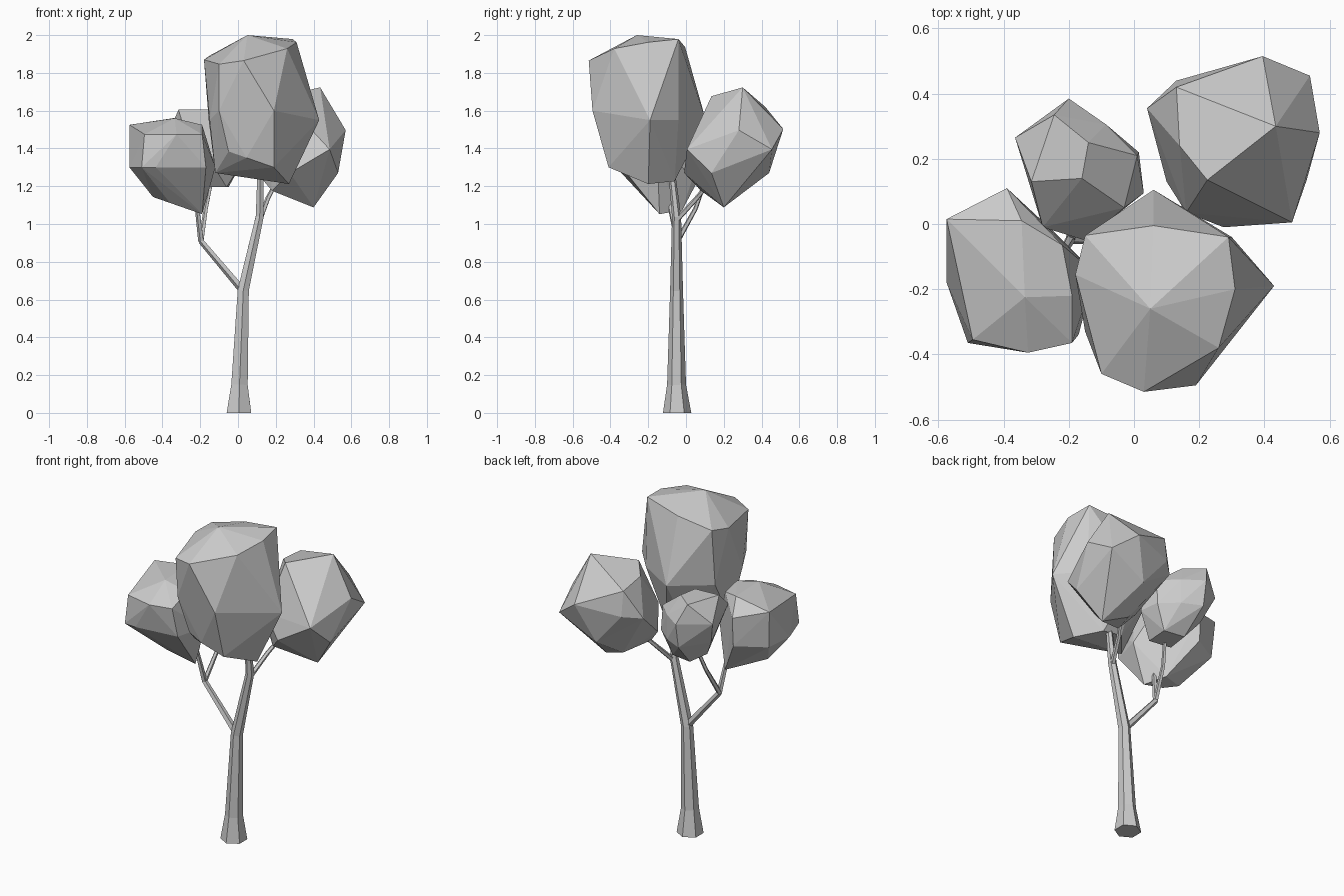
import bpy, bmesh, math
from mathutils import Vector

cube = bpy.data.objects.get("Cube")
if cube:
    bpy.data.objects.remove(cube, do_unlink=True)

GREY = (0.6, 0.6, 0.6, 1.0)
grey = bpy.data.materials.new("plain_grey")
grey.use_nodes = True
grey.diffuse_color = GREY
grey.node_tree.nodes["Principled BSDF"].inputs["Base Color"].default_value = GREY


def finish(name, bm):
    """Turn a bmesh into a flat-shaded object."""
    bmesh.ops.recalc_face_normals(bm, faces=bm.faces)
    mesh = bpy.data.meshes.new(name)
    bm.to_mesh(mesh)
    bm.free()
    mesh.materials.append(grey)
    obj = bpy.data.objects.new(name, mesh)
    bpy.context.collection.objects.link(obj)
    return obj


def section(height, slope, *outline):
    """Plan outline laid on a plane, tilted about its middle."""
    points = [Vector(p) for p in outline]
    middle = sum(points, Vector((0, 0))) / len(points)
    tilt = Vector(slope)
    return [(p.x, p.y, height + tilt.dot(p - middle)) for p in points]


def crown(name, *sections):
    """Faceted leaf clump: hull around a few cross-sections."""
    bm = bmesh.new()
    for points in sections:
        for p in points:
            bm.verts.new(p)
    bmesh.ops.convex_hull(bm, input=bm.verts)
    bmesh.ops.delete(bm, geom=[v for v in bm.verts if not v.link_faces], context='VERTS')
    bmesh.ops.dissolve_limit(bm, angle_limit=math.radians(3), verts=bm.verts, edges=bm.edges)
    return finish(name, bm)


def limb(name, path, sides=6):
    """Tapered tube along points of (position, radius)."""
    bm = bmesh.new()
    loops = []
    pts = [Vector(p) for p, r in path]
    for i, (p, r) in enumerate(path):
        along = pts[min(i + 1, len(pts) - 1)] - pts[max(i - 1, 0)]
        if i == 0 and pts[0].z == 0:
            along = Vector((0, 0, 1))
        turn = Vector((0, 0, 1)).rotation_difference(along)
        loop = []
        for k in range(sides):
            a = math.tau * (k + 0.5) / sides
            loop.append(bm.verts.new(pts[i] + turn @ Vector((r * math.cos(a), r * math.sin(a), 0))))
        loops.append(loop)
    for low, high in zip(loops, loops[1:]):
        for k in range(sides):
            n = (k + 1) % sides
            bm.faces.new((low[k], low[n], high[n], high[k]))
    bm.faces.new(loops[0][::-1])
    bm.faces.new(loops[-1])
    return finish(name, bm)


# Trunk and branches
limb("trunk", [((0.005, -0.047, 0), 0.075), ((0.008, -0.05, 0.15), 0.05),
               ((0.028, -0.05, 0.65), 0.034), ((0.115, -0.05, 1.04), 0.024),
               ((0.118, -0.075, 1.27), 0.018)])
FORK = (-0.195, -0.045, 0.91)
limb("left_branch", [((0.025, -0.05, 0.65), 0.021), (FORK, 0.016)], 5)
limb("left_front_twig", [(FORK, 0.016), ((-0.22, -0.09, 1.12), 0.012)], 5)
limb("left_back_twig", [(FORK, 0.015), ((-0.17, 0.05, 1.08), 0.012),
                        ((-0.13, 0.12, 1.28), 0.01)], 5)
limb("right_back_twig", [((0.115, -0.05, 1.02), 0.015), ((0.16, 0.06, 1.14), 0.013),
                         ((0.22, 0.15, 1.25), 0.01)], 5)

# Leaf clumps, each from base to top
FLAT = (0, 0)
crown("front_crown",
      section(1.24, (-0.15, 0), (0.27, -0.2), (0.05, -0.22), (0.04, -0.06),
              (0.17, -0.06), (-0.12, -0.25)),
      section(1.345, (-0.35, 0), (0.19, -0.41), (0.045, -0.42), (-0.05, -0.4)),
      section(1.55, FLAT, (0.43, -0.19), (0.3, -0.04), (-0.15, -0.33), (-0.155, -0.06),
              (0.06, 0.105)),
      section(1.6, FLAT, (0.19, -0.495), (-0.1, -0.44)),
      section(1.91, (0.2, 0.13), (0.31, -0.2), (0.26, -0.38), (0.03, -0.515), (-0.1, -0.46),
              (-0.18, -0.155), (-0.15, -0.035), (0.06, -0.005), (0.29, -0.04)),
      section(2, FLAT, (0.05, -0.26)))
crown("left_crown",
      section(1.095, (-0.35, 0), (-0.19, -0.14), (-0.36, -0.18), (-0.45, -0.15), (-0.25, -0.02)),
      section(1.3, FLAT, (-0.575, -0.18), (-0.51, -0.365), (-0.435, -0.37),
              (-0.17, -0.34), (-0.12, -0.15), (-0.39, 0.1), (-0.56, 0)),
      section(1.475, FLAT, (-0.495, -0.355), (-0.325, -0.395), (-0.19, -0.365), (-0.39, 0.11)),
      section(1.525, FLAT, (-0.575, 0.015), (-0.22, -0.065), (-0.19, -0.22)),
      section(1.56, FLAT, (-0.345, 0.01), (-0.335, -0.225)))
crown("back_crown",
      section(1.195, FLAT, (-0.2, 0.08), (-0.06, 0.06), (-0.05, 0.2), (-0.18, 0.22)),
      section(1.34, FLAT, (-0.31, 0.2), (-0.2, 0.36), (-0.085, 0.305), (0.015, 0.22),
              (0.03, 0.095), (-0.15, -0.05)),
      section(1.49, FLAT, (-0.365, 0.265), (-0.2, 0.385), (-0.085, 0.305), (0.01, 0.21),
              (-0.03, 0.05), (-0.28, -0.01)),
      section(1.605, FLAT, (-0.245, 0.335), (-0.14, 0.25), (-0.16, 0.14), (-0.315, 0.13)))
crown("right_crown",
      section(1.13, (-0.4, 0), (0.35, 0.18), (0.18, 0.08), (0.25, 0.25), (0.4, 0.2)),
      section(1.27, FLAT, (0.53, 0.135), (0.275, -0.01), (0.1, 0.13), (0.3, 0.44)),
      section(1.395, FLAT, (0.54, 0.455), (0.485, 0.005), (0.16, 0.035)),
      section(1.48, (0.1, 0.1), (0.57, 0.28), (0.04, 0.355), (0.13, 0.44), (0.395, 0.515)),
      section(1.665, (0.3, -0.1), (0.435, 0.3), (0.225, 0.135), (0.14, 0.24), (0.13, 0.42)))
